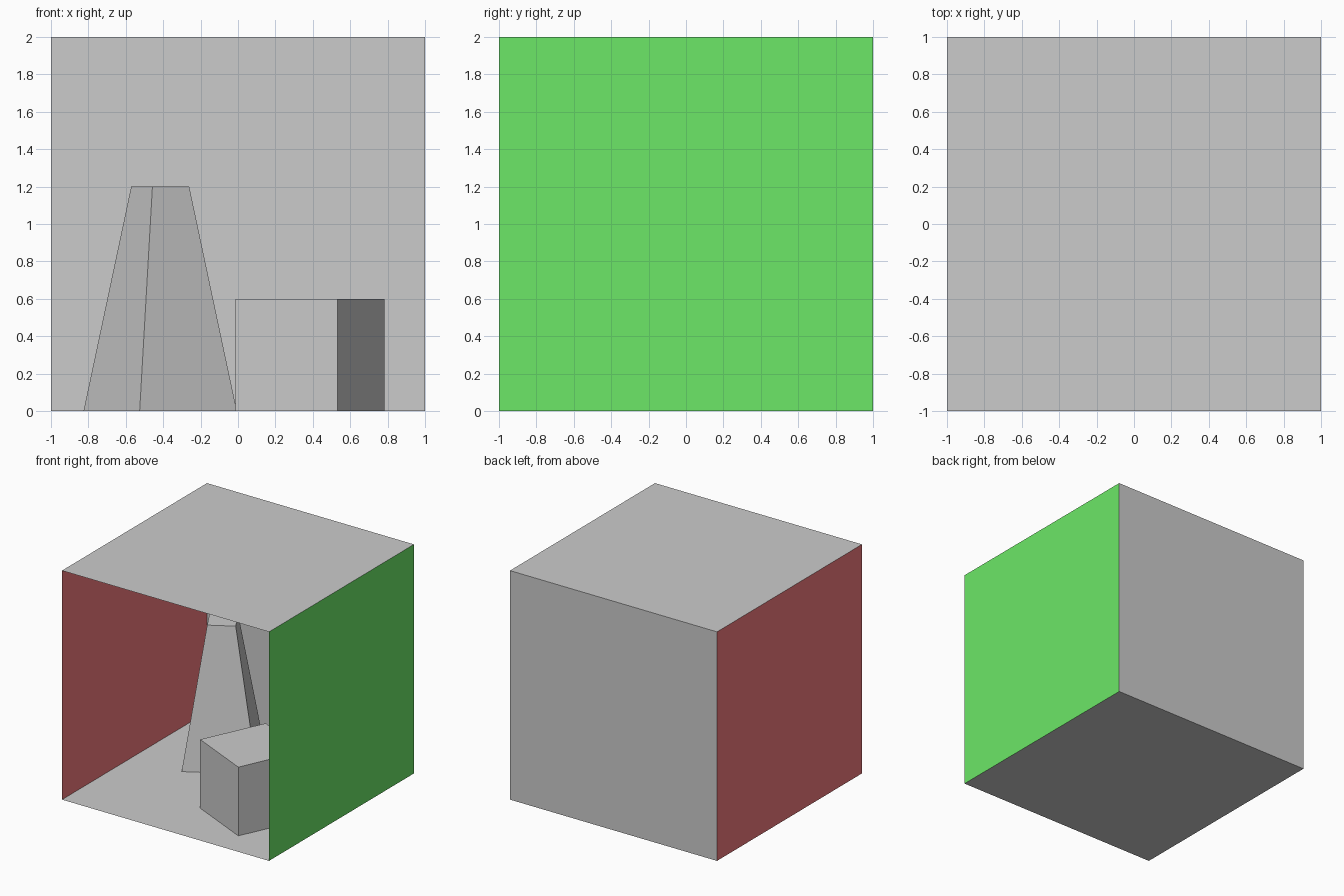
import bpy, bmesh
from math import radians
from mathutils import Matrix

if "Cube" in bpy.data.objects:
    bpy.data.objects.remove(bpy.data.objects["Cube"])


def new_object(name, bm, color=None):
    mesh = bpy.data.meshes.new(name)
    bm.to_mesh(mesh)
    bm.free()
    obj = bpy.data.objects.new(name, mesh)
    bpy.context.collection.objects.link(obj)
    if color:
        mat = bpy.data.materials.new(name + "_paint")
        mat.diffuse_color = (*color, 1)
        mat.use_nodes = True
        mat.node_tree.nodes["Principled BSDF"].inputs["Base Color"].default_value = mat.diffuse_color
        mesh.materials.append(mat)
    return obj


def panel(name, location, axis="X", angle=0, color=None):
    """Thin 2 x 2 sheet whose normal points into the room."""
    bm = bmesh.new()
    mat = Matrix.Translation(location) @ Matrix.Rotation(radians(angle), 4, axis)
    bmesh.ops.create_grid(bm, x_segments=1, y_segments=1, size=1, matrix=mat)
    new_object(name, bm, color)


def block(name, x, y, size, height, turn, top_scale=1.0):
    """Square block standing on the floor, optionally tapered to the top."""
    bm = bmesh.new()
    bmesh.ops.create_cube(bm, size=1)
    for v in bm.verts:
        s = size * (top_scale if v.co.z > 0 else 1)
        v.co = (v.co.x * s, v.co.y * s, (v.co.z + 0.5) * height)
    obj = new_object(name, bm)
    obj.location = (x, y, 0)
    obj.rotation_euler.z = radians(turn)


# Room shell, open at the front
panel("floor", (0, 0, 0))
panel("ceiling", (0, 0, 2), "X", 180)
panel("back_wall", (0, 1, 1), "X", 90)
panel("left_wall", (-1, 0, 1), "Y", 90, (0.9, 0.2, 0.21))
panel("right_wall", (1, 0, 1), "Y", -90, (0.15, 0.8, 0.135))

# Objects standing in the room
block("tapered_tower", -0.416, 0.383, 0.6, 1.2, 30, top_scale=0.378)
block("short_block", 0.385, -0.357, 0.6, 0.6, -24.8)
